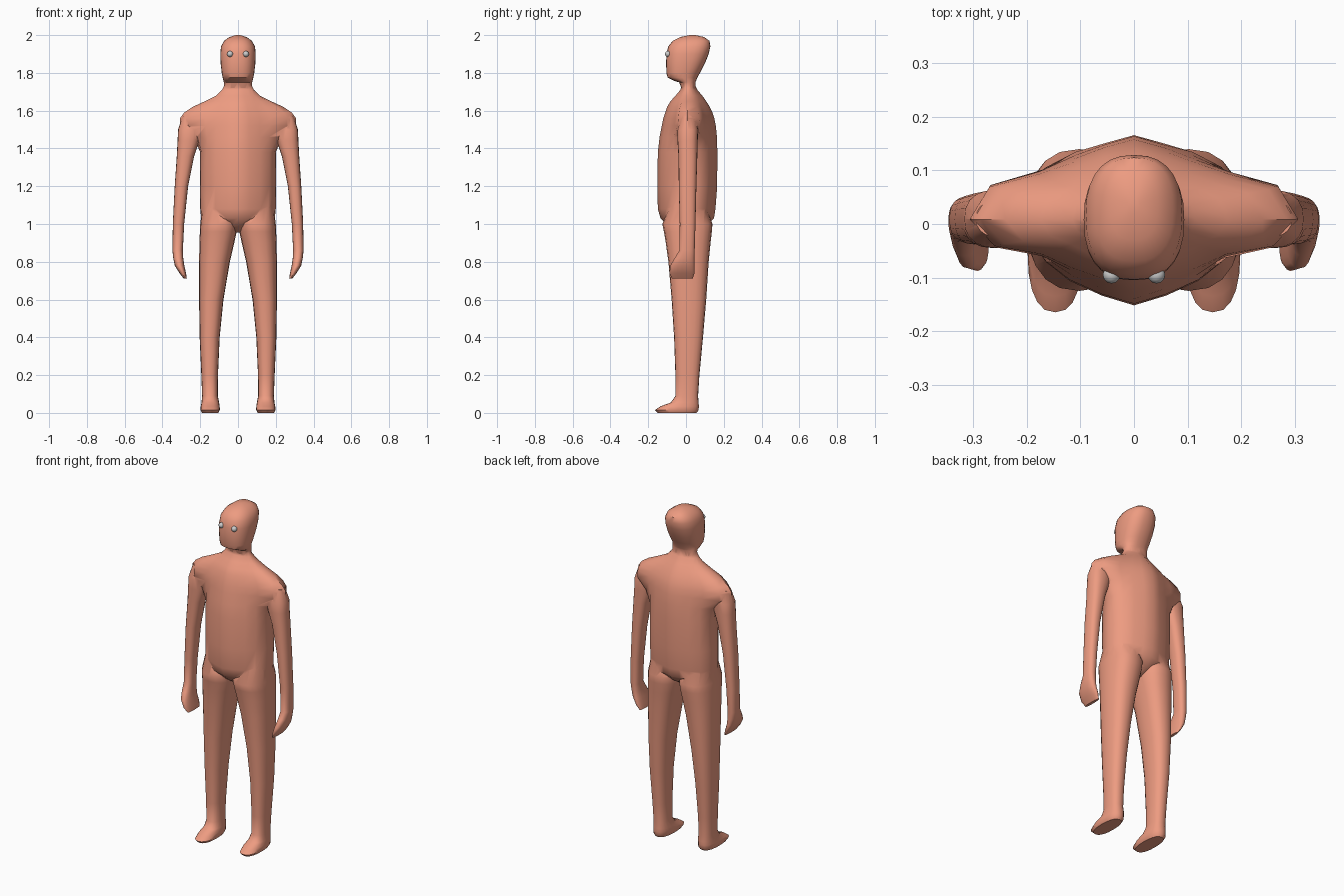
import bpy, bmesh, math

skin = bpy.data.materials.new("skin")
skin.diffuse_color = (0.85, 0.33, 0.22, 1)


def loft(name, rings):
    """Closed skin through a list of equal-length rings, bottom or top first."""
    bm = bmesh.new()
    rows = [[bm.verts.new(p) for p in r] for r in rings]
    n = len(rows[0])
    for a, b in zip(rows, rows[1:]):
        for i in range(n):
            j = (i + 1) % n
            bm.faces.new((a[i], a[j], b[j], b[i]))
    bm.faces.new(rows[0][::-1])
    bm.faces.new(rows[-1])
    bmesh.ops.recalc_face_normals(bm, faces=bm.faces)
    me = bpy.data.meshes.new(name)
    bm.to_mesh(me)
    bm.free()
    ob = bpy.data.objects.new(name, me)
    bpy.context.collection.objects.link(ob)
    me.materials.append(skin)
    return ob


def oval(z, x0, x1, y0, y1, e=2.4, n=20):
    """Rounded-box ring inside the given limits."""
    pts = []
    for i in range(n):
        t = 2 * math.pi * i / n
        c, s = math.cos(t), math.sin(t)
        px = math.copysign(abs(c) ** (2 / e), c)
        py = math.copysign(abs(s) ** (2 / e), s)
        pts.append(((x0 + x1) / 2 + px * (x1 - x0) / 2,
                    (y0 + y1) / 2 + py * (y1 - y0) / 2, z))
    return pts


# Torso: half sections for waist and shoulders, ridged at the centre line
WAIST = [(0, -1), (.3, -.88), (.6, -.7), (.83, -.46), (.97, -.15), (1, .13),
         (.96, .38), (.82, .64), (.55, .81), (.27, .91), (0, 1)]
SHOULDER = [(0, -1), (.19, -.85), (.38, -.68), (.56, -.47), (.85, -.34), (1, .06),
            (.88, .46), (.58, .62), (.38, .76), (.19, .9), (0, 1)]


def torso_ring(z, hw, front, back, m):
    half = []
    for (ax, ay), (bx, by) in zip(WAIST, SHOULDER):
        x, y = ax + (bx - ax) * m, ay + (by - ay) * m
        half.append((x * hw, y * (back if y > 0 else -front), z))
    return half + [(-x, y, z) for x, y, z in half[-2:0:-1]]


body = loft("body", [torso_ring(*r) for r in [
    (.955, .06, -.04, .05, 0), (.985, .13, -.085, .10, 0),
    (1.03, .195, -.135, .148, 0), (1.08, .2, -.149, .156, 0),
    (1.2, .2, -.152, .165, 0), (1.38, .2, -.149, .166, 0),
    (1.46, .235, -.14, .164, .5), (1.52, .305, -.128, .158, 1),
    (1.56, .307, -.12, .15, 1), (1.59, .285, -.11, .14, 1),
    (1.62, .24, -.10, .126, .9), (1.65, .175, -.082, .107, .6),
    (1.68, .115, -.055, .086, .3), (1.71, .085, -.03, .06, 0),
    (1.74, .07, -.02, .045, 0)]])

# Neck and head
head = loft("head", [oval(z, -w, w, a, b, 2.4, 28) for z, w, a, b in [
    (1.68, .06, -.015, .05), (1.72, .071, -.025, .05), (1.75, .075, -.036, .05),
    (1.757, .077, -.06, .053), (1.775, .081, -.097, .06), (1.8, .086, -.104, .074),
    (1.85, .092, -.105, .10), (1.9, .094, -.104, .12), (1.94, .09, -.094, .129),
    (1.97, .073, -.07, .124), (1.99, .045, -.03, .095), (2.0, .012, .02, .05)]])

# Limbs as (z, inner x, outer x, front y, back y)
ARM = [(1.57, .20, .295, -.025, .045), (1.5, .192, .317, -.045, .064),
       (1.44, .205, .32, -.045, .062), (1.36, .232, .324, -.04, .06),
       (1.2, .264, .335, -.038, .055), (1.0, .285, .345, -.033, .05),
       (.86, .292, .347, -.035, .046), (.82, .29, .343, -.06, .045),
       (.78, .284, .335, -.083, .045), (.74, .275, .31, -.088, .045),
       (.712, .271, .288, -.075, .036)]
LEG = [(1.12, .03, .185, -.08, .10), (1.0, .004, .2, -.125, .14),
       (.96, .007, .202, -.117, .137), (.9, .02, .204, -.107, .13),
       (.8, .043, .206, -.093, .12), (.6, .077, .206, -.076, .107),
       (.4, .097, .203, -.063, .09), (.2, .106, .194, -.056, .071),
       (.09, .107, .19, -.056, .064), (.055, .1, .193, -.08, .067),
       (.035, .097, .197, -.135, .068), (.015, .096, .199, -.165, .067),
       (0, .105, .19, -.15, .056)]

parts = [head]
for side in (1, -1):
    for name, table in (("arm", ARM), ("leg", LEG)):
        parts.append(loft(name, [[(side * x, y, z) for x, y, z in oval(*r)] for r in table]))

# Merge everything into one continuous skin
bpy.context.view_layer.objects.active = body
for p in parts:
    mod = body.modifiers.new("union", 'BOOLEAN')
    mod.operation = 'UNION'
    mod.solver = 'EXACT'
    mod.object = p
    bpy.ops.object.modifier_apply(modifier=mod.name)
    bpy.data.objects.remove(p, do_unlink=True)
bpy.ops.object.select_all(action='DESELECT')
body.select_set(True)
bpy.ops.object.shade_smooth_by_angle(angle=math.radians(45))

# Eyes
for x in (-.042, .042):
    bpy.ops.mesh.primitive_uv_sphere_add(segments=20, ring_count=12, radius=.016,
                                         location=(x, -.095, 1.9), rotation=(math.pi / 2, 0, 0))
    bpy.context.object.name = "eye"
    bpy.ops.object.shade_smooth()
